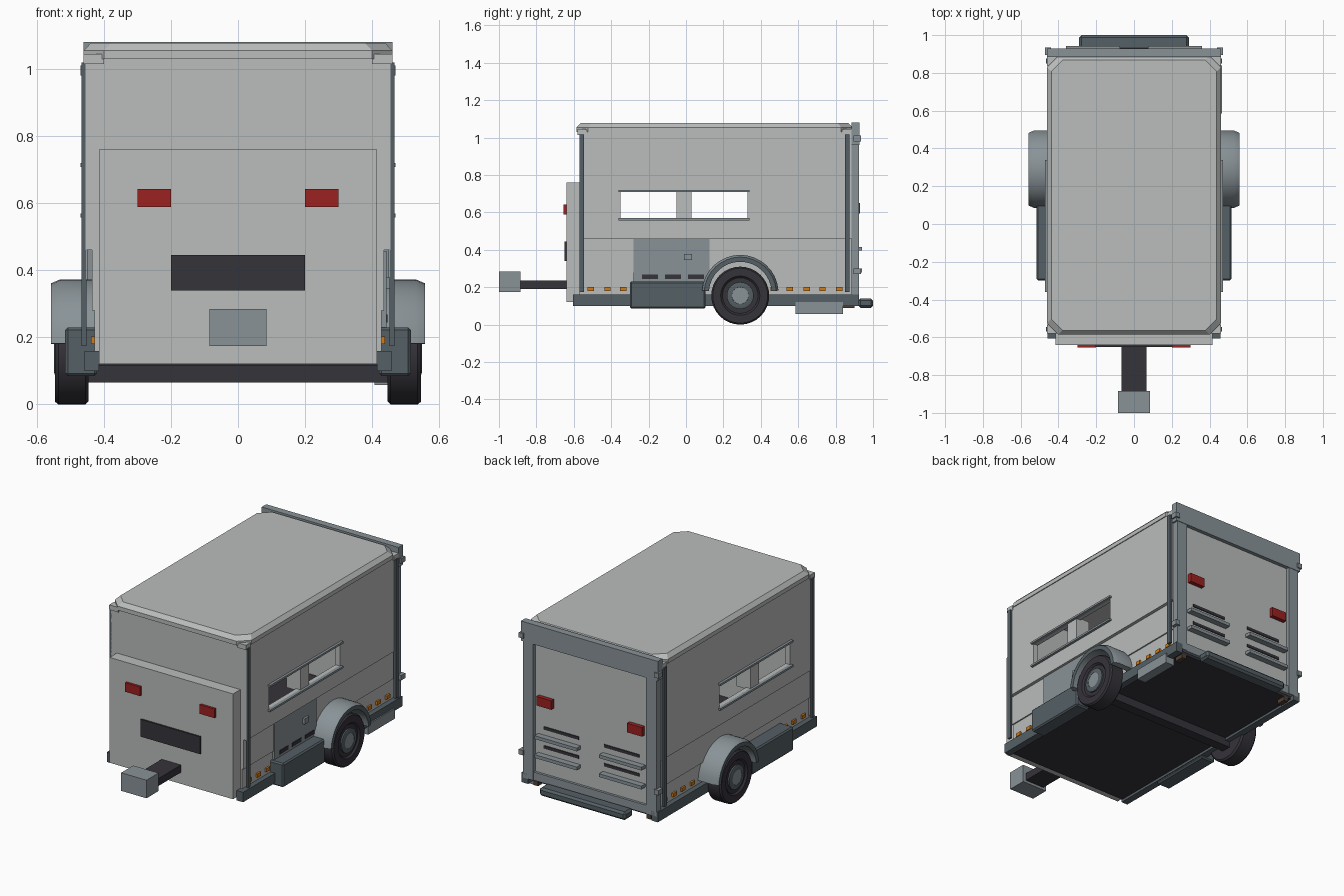
import bpy, bmesh, math
from mathutils import Vector

if "Cube" in bpy.data.objects:
    bpy.data.objects.remove(bpy.data.objects["Cube"], do_unlink=True)


def material(name, r, g, b):
    m = bpy.data.materials.new(name)
    m.use_nodes = True
    m.diffuse_color = (r, g, b, 1)
    m.node_tree.nodes["Principled BSDF"].inputs["Base Color"].default_value = (r, g, b, 1)
    return m


BODY = material("pale grey", 0.49, 0.51, 0.50)
STEEL = material("steel grey", 0.25, 0.29, 0.31)
SLATE = material("dark slate", 0.09, 0.115, 0.13)
DARK = material("charcoal", 0.036, 0.033, 0.042)
RED = material("lamp red", 0.33, 0.015, 0.015)
ORANGE = material("marker orange", 0.62, 0.20, 0.01)
BROWN = material("rust brown", 0.08, 0.05, 0.035)


def finish(bm, name, *mats):
    bmesh.ops.recalc_face_normals(bm, faces=bm.faces)
    mesh = bpy.data.meshes.new(name)
    bm.to_mesh(mesh)
    bm.free()
    obj = bpy.data.objects.new(name, mesh)
    bpy.context.collection.objects.link(obj)
    for m in mats:
        mesh.materials.append(m)
    return obj


def box(name, mat, x, y, z, bevel=0):
    """Box given by its (low, high) range on each axis."""
    bm = bmesh.new()
    bmesh.ops.create_cube(bm, size=1)
    for v in bm.verts:
        v.co = Vector([sum(r) / 2 + c * (r[1] - r[0]) for r, c in zip((x, y, z), v.co)])
    if bevel:
        bmesh.ops.bevel(bm, geom=bm.edges[:], offset=bevel, segments=1, affect='EDGES')
    return finish(bm, name, mat)


def side_box(name, mat, side, x, y, z, bevel=0):
    label = "left_" if side > 0 else "right_"
    return box(label + name, mat, sorted((side * x[0], side * x[1])), y, z, bevel)


def loft(name, rings, *mats, closed=False):
    """Skin over a list of equal rings of points."""
    bm = bmesh.new()
    loops = [[bm.verts.new(p) for p in ring] for ring in rings]
    n = len(loops[0])
    pairs = list(zip(loops, loops[1:]))
    if closed:
        pairs.append((loops[-1], loops[0]))
    else:
        bm.faces.new(loops[0])
        bm.faces.new(loops[-1])
    for a, b in pairs:
        for i in range(n):
            j = (i + 1) % n
            bm.faces.new((a[i], a[j], b[j], b[i]))
    return finish(bm, name, *mats)


def smooth(obj):
    bpy.ops.object.select_all(action='DESELECT')
    obj.select_set(True)
    bpy.context.view_layer.objects.active = obj
    bpy.ops.object.shade_smooth_by_angle(angle=math.radians(30))


def cut(obj, cutter):
    mod = obj.modifiers.new("window", 'BOOLEAN')
    mod.object, mod.operation, mod.solver = cutter, 'DIFFERENCE', 'EXACT'
    bpy.ops.object.select_all(action='DESELECT')
    bpy.context.view_layer.objects.active = obj
    obj.select_set(True)
    bpy.ops.object.modifier_apply(modifier=mod.name)
    bpy.data.objects.remove(cutter, do_unlink=True)


# Floor and end walls
box("floor", DARK, (-0.425, 0.425), (-0.6, 0.9), (0.115, 0.15))
box("front_wall", BODY, (-0.425, 0.425), (-0.57, -0.54), (0.15, 1.04))
box("front_panel", BODY, (-0.415, 0.415), (-0.64, -0.57), (0.12, 0.76))
box("rear_door", BODY, (-0.39, 0.39), (0.87, 0.905), (0.16, 0.97))


# Roof with clipped corners and sloped edges
def roof_ring(z, inset, clip=0.06):
    hx, y0, y1 = 0.46 - inset, -0.585 + inset, 0.89 - inset
    return [(-hx + clip, y0, z), (hx - clip, y0, z), (hx, y0 + clip, z), (hx, y1 - clip, z),
            (hx - clip, y1, z), (-hx + clip, y1, z), (-hx, y1 - clip, z), (-hx, y0 + clip, z)]


loft("roof", [roof_ring(1.03, 0), roof_ring(1.055, 0), roof_ring(1.078, 0.022)], BODY)

# Drawbar and coupling
box("drawbar", DARK, (-0.065, 0.065), (-0.89, -0.63), (0.19, 0.235))
box("coupling", STEEL, (-0.085, 0.085), (-1.0, -0.885), (0.175, 0.285))
box("front_plate", DARK, (-0.2, 0.2), (-0.65, -0.64), (0.34, 0.445))

# Rear frame, sill and bumper
box("rear_header", STEEL, (-0.46, 0.46), (0.885, 0.928), (0.96, 1.08))
box("rear_sill", STEEL, (-0.385, 0.385), (0.885, 0.92), (0.13, 0.18))
box("rear_bumper", SLATE, (-0.29, 0.29), (0.92, 1.0), (0.09, 0.14), 0.012)
box("axle", DARK, (-0.45, 0.45), (0.26, 0.32), (0.065, 0.115))

# Wheel section as (radius, distance from centre)
TYRE = [(0.06, 0.445), (0.145, 0.445), (0.155, 0.455), (0.155, 0.535),
        (0.147, 0.545), (0.105, 0.545), (0.095, 0.535), (0.06, 0.535)]
FENDER = [(0.168, 0.42), (0.205, 0.42), (0.205, 0.53), (0.193, 0.558), (0.168, 0.558)]
HUB = [(0.072, 0.53), (0.072, 0.544), (0.06, 0.548), (0.045, 0.548), (0.04, 0.54)]


def arc(profile, side, angles, cz):
    return [[(side * x, 0.29 + r * math.cos(a), cz + r * math.sin(a)) for r, x in profile]
            for a in angles]


turn = [math.tau * i / 32 for i in range(32)]
arch = [math.radians(4 + 172 * i / 16) for i in range(17)]

for s in (1, -1):
    label = "left_" if s > 0 else "right_"

    # Upper wall with two window openings and a pillar between
    wall = side_box("upper_wall", BODY, s, (0.425, 0.455), (-0.57, 0.885), (0.46, 1.04))
    cut(wall, side_box("window_cutter", BODY, s, (0.35, 0.55), (-0.35, 0.33), (0.57, 0.71)))
    side_box("window_pillar", BODY, s, (0.36, 0.455), (-0.05, 0.03), (0.56, 0.72))
    for name, z in (("sill", 0.558), ("rain_lip", 0.708)):
        side_box("window_" + name, STEEL, s, (0.45, 0.47), (-0.36, 0.34), (z, z + 0.012))

    # Stepped lower wall
    side_box("middle_wall", BODY, s, (0.4, 0.435), (-0.57, 0.885), (0.28, 0.46))
    side_box("lower_wall", BODY, s, (0.4, 0.427), (-0.57, 0.885), (0.12, 0.28))

    # Corner posts and roof corner caps
    for name, y in (("front", -0.57), ("rear", 0.85)):
        side_box(name + "_post", SLATE, s, (0.452, 0.466), (y, y + 0.025), (0.175, 1.02))
        side_box(name + "_corner_cap", BODY, s, (0.4, 0.46), (y - 0.01, y + 0.035), (1.015, 1.045))

    # Chassis rail, step box and frame end
    side_box("rail", SLATE, s, (0.415, 0.458), (-0.605, 0.925), (0.1, 0.16))
    side_box("step_box", SLATE, s, (0.42, 0.515), (-0.3, 0.105), (0.085, 0.23), 0.008)
    side_box("frame_end", BROWN, s, (0.365, 0.395), (0.84, 0.9), (0.09, 0.12))

    # Wheel, hub and fender with a dark outer edge
    smooth(loft(label + "tyre", arc(TYRE, s, turn, 0.155), DARK, closed=True))
    smooth(loft(label + "hub_ring", arc(HUB, s, turn, 0.155), SLATE, closed=True))
    disc = loft(label + "hub", [[(s * x, 0.29 + 0.058 * math.cos(a), 0.155 + 0.058 * math.sin(a))
                                 for a in turn] for x in (0.44, 0.547)], STEEL)
    smooth(disc)
    fender = loft(label + "fender", arc(FENDER, s, arch, 0.168), STEEL, SLATE)
    for f in fender.data.polygons:
        f.material_index = int(f.normal.x * s > 0.9)
    smooth(fender)

    # Orange side markers
    for i, y in enumerate((-0.51, -0.42, -0.335, 0.47, 0.555, 0.645, 0.73, 0.82)):
        side_box(f"marker_{i + 1}", ORANGE, s, (0.42, 0.438), (y - 0.017, y + 0.017), (0.18, 0.202))

    # Red lamps front and rear
    side_box("front_lamp", RED, s, (0.2, 0.3), (-0.655, -0.64), (0.588, 0.643))
    side_box("rear_lamp", RED, s, (0.255, 0.355), (0.9, 0.93), (0.595, 0.65))

    # Rear posts, hinges, door ledges and slots
    side_box("rear_frame_post", STEEL, s, (0.38, 0.45), (0.885, 0.925), (0.13, 0.97))
    for i, z in enumerate((0.27, 0.98)):
        side_box(f"hinge_{i + 1}", STEEL, s, (0.44, 0.47), (0.895, 0.935), (z, z + 0.03))
    for i, z in enumerate((0.28, 0.395)):
        side_box(f"door_ledge_{i + 1}", STEEL, s, (0.075, 0.36), (0.9, 0.942), (z, z + 0.02))
        side_box(f"door_slot_{i + 1}", DARK, s, (0.085, 0.32), (0.9, 0.91), (z + 0.055, z + 0.073))

# Service hatch, vents and handle on the left side
box("service_hatch", STEEL, (0.42, 0.442), (-0.28, 0.125), (0.23, 0.458))
box("hatch_handle", STEEL, (0.44, 0.456), (-0.01, 0.033), (0.345, 0.378))
for i in range(3):
    y = -0.235 + 0.123 * i
    box(f"hatch_vent_{i + 1}", DARK, (0.44, 0.446), (y, y + 0.085), (0.245, 0.268))

# Storage tank under the left rear corner
box("underside_tank", STEEL, (0.407, 0.466), (0.585, 0.84), (0.058, 0.12))
